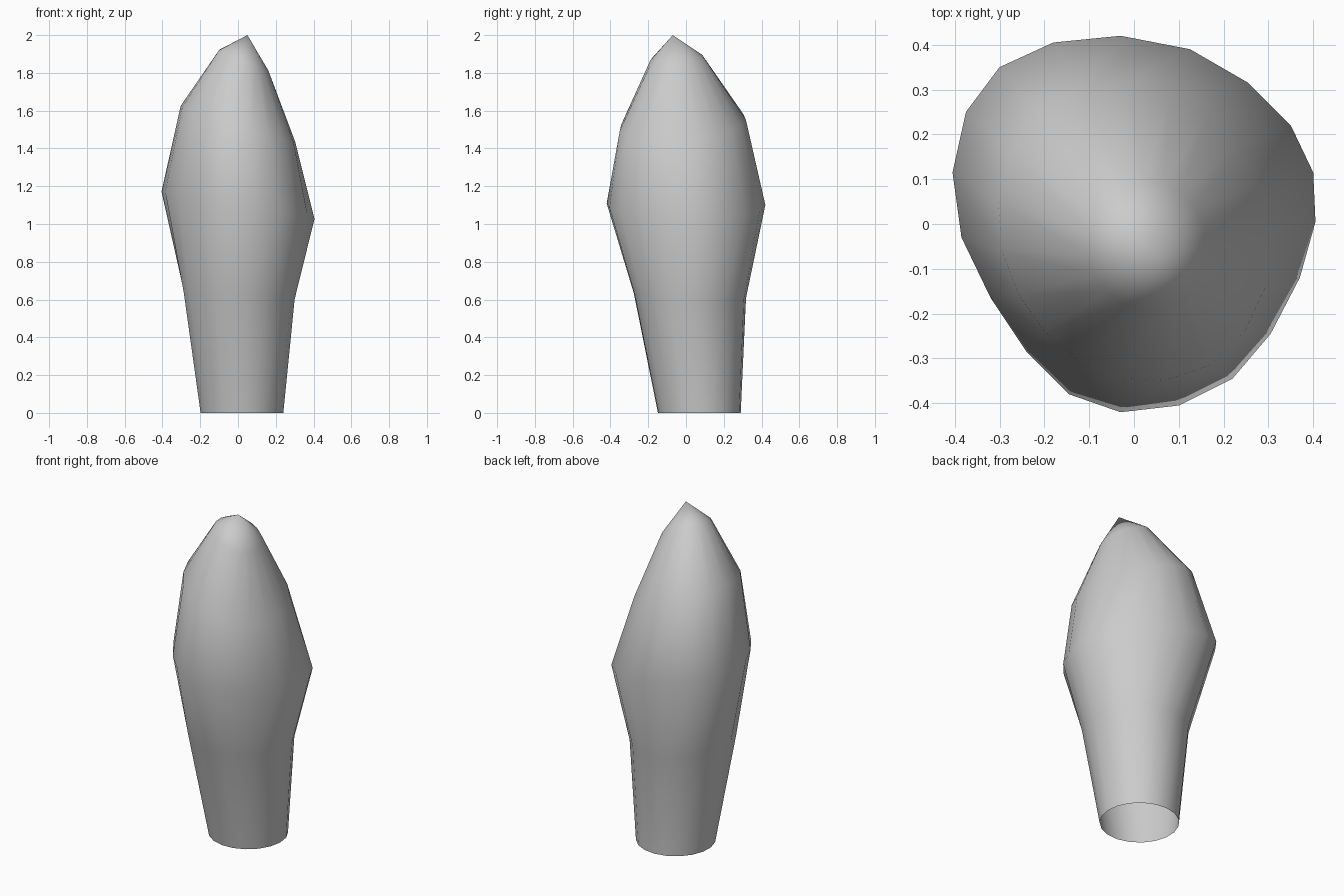
import bpy, bmesh
from math import cos, sin, pi, radians

if "Cube" in bpy.data.objects:
    bpy.data.objects.remove(bpy.data.objects["Cube"])

# widest ring, plan outline (x, y), clockwise from the back
WIDE = [(-.03, .42), (.125, .39), (.255, .315), (.35, .22), (.4, .115),
        (.405, .005), (.37, -.12), (.305, -.245), (.22, -.345), (.10, -.405),
        (-.03, -.42), (-.145, -.38), (-.24, -.285), (-.32, -.165), (-.385, -.03),
        (-.405, .115), (-.375, .25), (-.3, .35), (-.18, .405)]
N = len(WIDE)


def oval(cx, cy, rx, ry, diag=0.0):
    """Oval plan outline; diag narrows it along the x=y diagonal."""
    pts = []
    for i in range(N):
        a = pi / 2 + radians(3) - 2 * pi * i / N
        k = 1 - diag * cos(2 * (a - pi / 4))
        pts.append((cx + rx * k * cos(a), cy + ry * k * sin(a)))
    return pts


# outline, height at the origin, slope in x, slope in y
rings = [
    (oval(.02, .07, .22, .22), 0.0, 0, 0),
    (oval(.005, .02, .295, .298), .62, -.06, -.04),
    (WIDE, 1.10, -.18, -.01),
    (oval(0, -.017, .302, .333, .06), 1.53, -.31, .045),
    (oval(.03, -.048, .131, .143), 1.883, -.42, .07),
]

# tapered body: open foot, leaning rings, pointed off-centre tip
bm = bmesh.new()
loops = [[bm.verts.new((x, y, z + sx * x + sy * y)) for x, y in pts]
         for pts, z, sx, sy in rings]
for lo, hi in zip(loops, loops[1:]):
    for i in range(N):
        j = (i + 1) % N
        bm.faces.new((lo[j], lo[i], hi[i], hi[j]))
tip = bm.verts.new((.05, -.07, 2.0))
for i in range(N):
    bm.faces.new((loops[-1][(i + 1) % N], loops[-1][i], tip))
for f in bm.faces:
    f.smooth = True
mesh = bpy.data.meshes.new("tapered_body")
bm.to_mesh(mesh)
bm.free()
body = bpy.data.objects.new("tapered_body", mesh)
bpy.context.collection.objects.link(body)
